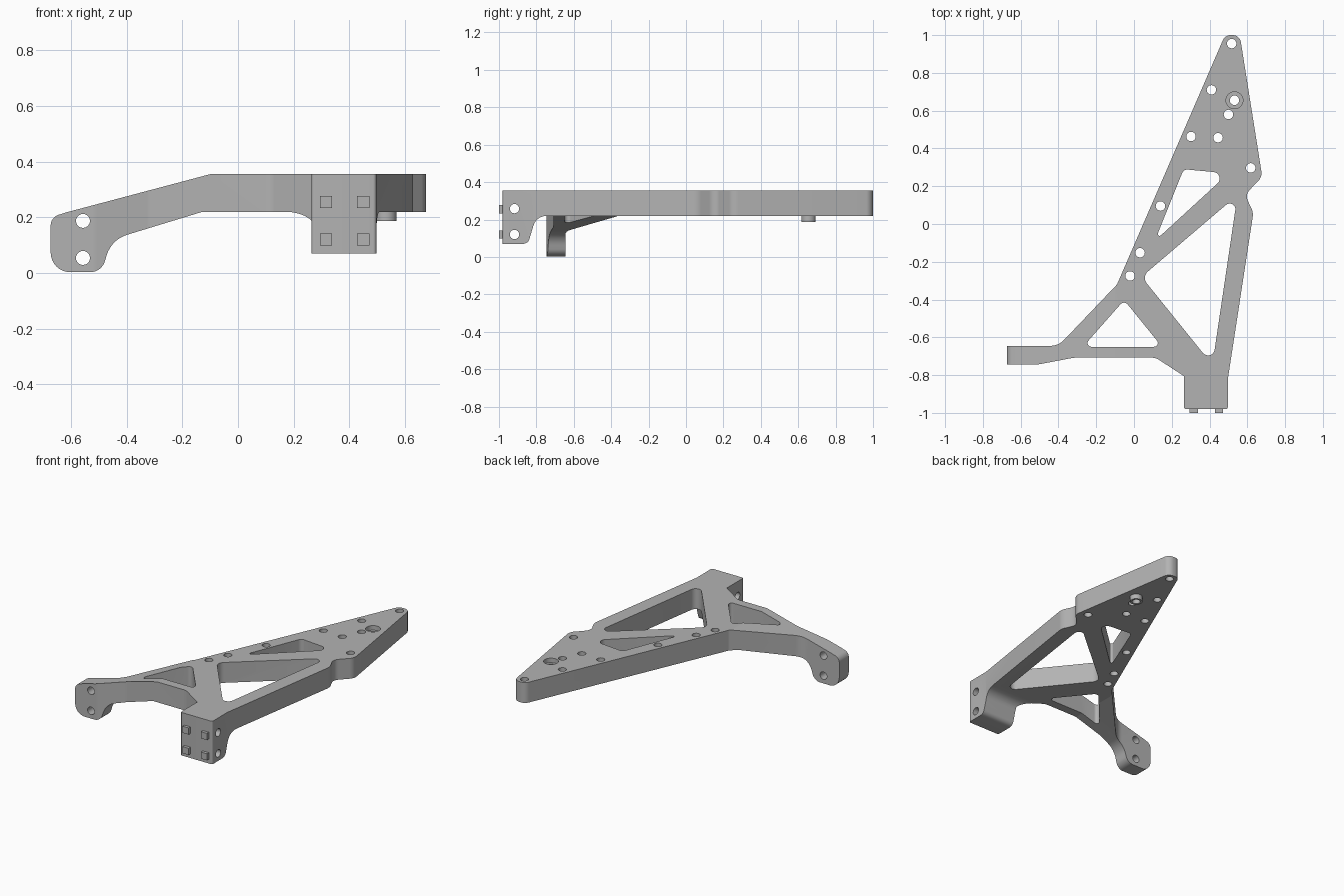
import bpy, bmesh, math
from mathutils import Vector

old = bpy.data.objects.get("Cube")
if old:
    bpy.data.objects.remove(old, do_unlink=True)

grey = bpy.data.materials.new("plain grey")
grey.use_nodes = True
colour = (0.45, 0.45, 0.45, 1)
grey.diffuse_color = colour
grey.node_tree.nodes["Principled BSDF"].inputs["Base Color"].default_value = colour

PLACE = {"X": lambda u, v, w: (w, u, v),
         "Y": lambda u, v, w: (u, w, v),
         "Z": lambda u, v, w: (u, v, w)}


def rounded(corners, steps=8):
    """Turn (u, v, radius) corners into an outline with filleted corners."""
    out = []
    for i, (u, v, r) in enumerate(corners):
        p = Vector((u, v))
        if r == 0:
            out.append(p)
            continue
        a = (Vector(corners[i - 1][:2]) - p).normalized()
        b = (Vector(corners[(i + 1) % len(corners)][:2]) - p).normalized()
        half = a.angle(b) / 2
        centre = p + (a + b).normalized() * r / math.sin(half)
        start = p + a * r / math.tan(half) - centre
        end = p + b * r / math.tan(half) - centre
        sweep = math.pi - 2 * half
        for k in range(steps + 1):
            t = k / steps
            out.append(centre + (start * math.sin((1 - t) * sweep)
                                 + end * math.sin(t * sweep)) / math.sin(sweep))
    return out


def circle(u, v, r, n=24):
    return [(u + r * math.cos(i * math.tau / n), v + r * math.sin(i * math.tau / n))
            for i in range(n)]


def prism(name, outline, axis, low, high):
    bm = bmesh.new()
    rings = [[bm.verts.new(PLACE[axis](u, v, w)) for u, v in outline] for w in (low, high)]
    n = len(outline)
    bm.faces.new(rings[0])
    bm.faces.new(rings[1])
    for i in range(n):
        j = (i + 1) % n
        bm.faces.new((rings[0][i], rings[0][j], rings[1][j], rings[1][i]))
    bmesh.ops.recalc_face_normals(bm, faces=bm.faces)
    mesh = bpy.data.meshes.new(name)
    bm.to_mesh(mesh)
    bm.free()
    mesh.materials.append(grey)
    obj = bpy.data.objects.new(name, mesh)
    bpy.context.collection.objects.link(obj)
    return obj


def combine(target, tool, operation="DIFFERENCE"):
    tool.hide_render = True
    mod = target.modifiers.new("cut", "BOOLEAN")
    mod.operation, mod.solver, mod.object = operation, "EXACT", tool
    bpy.context.view_layer.objects.active = target
    bpy.ops.object.modifier_apply(modifier=mod.name)
    bpy.data.objects.remove(tool, do_unlink=True)


def finish(obj):
    bpy.ops.object.select_all(action="DESELECT")
    obj.select_set(True)
    bpy.context.view_layer.objects.active = obj
    bpy.ops.object.shade_smooth_by_angle(angle=math.radians(30))


TOP, UNDER = 0.355, 0.22

# Bracket plate, seen from above
plan = [(0.482, 1, 0.044), (-0.09, -0.32, 0.03), (-0.40, -0.645, 0.1),
        (-0.675, -0.645, 0), (-0.675, -0.745, 0), (-0.515, -0.745, 0.1),
        (-0.32, -0.708, 0.1), (0.115, -0.708, 0.06), (0.264, -0.805, 0),
        (0.264, -0.98, 0.012), (0.497, -0.98, 0.012), (0.497, -0.82, 0),
        (0.632, 0.06, 0.08), (0.588, 0.155, 0.05), (0.679, 0.25, 0.06),
        (0.56, 1, 0.044)]
bracket = prism("bracket", rounded(plan), "Z", -0.1, TOP)

# Sloping side arm with its rounded mounting end
arm = [(-0.10, TOP, 0), (-0.62, 0.217, 0.04), (-0.673, 0.2, 0.04),
       (-0.673, 0.003, 0.07), (-0.49, 0.003, 0.055), (-0.455, 0.12, 0.11),
       (-0.127, UNDER, 0.03), (0.1, UNDER, 0), (0.1, -0.05, 0),
       (0.9, -0.05, 0), (0.9, TOP + 0.1, 0), (-0.10, TOP + 0.1, 0)]
arm[-1:] = [(0, TOP + 0.1, 0), (0, TOP, 0)]
arm[0] = (-0.10, TOP, 0.02)
for u, v, r in [(0, TOP, 0)]:
    arm[-2:] = [(0.9, TOP, 0)]
arm = [c for c in arm if c[1] <= TOP]
combine(bracket, prism("arm_profile", rounded(arm), "Y", -1.2, 1.2), "INTERSECT")

# Underside, leaving the front foot hanging down
under = [(-1.2, -0.2, 0), (-1.2, 0.07, 0), (-0.845, 0.07, 0.035),
         (-0.80, UNDER, 0.075), (1.2, UNDER, 0), (1.2, -0.2, 0)]
combine(bracket, prism("underside_cutter", rounded(under), "X", 0.09, 1))

# Triangular windows
windows = [
    [(0.263, 0.29, 0.03), (0.50, 0.268, 0.035), (0.11, -0.09, 0.01)],
    [(0.548, 0.153, 0.03), (0.04, -0.28, 0.045), (0.415, -0.745, 0.035)],
    [(-0.052, -0.403, 0.025), (-0.27, -0.65, 0.02), (0.148, -0.65, 0.02)]]
for w in windows:
    combine(bracket, prism("window_cutter", rounded(w), "Z", -1, 1))

# Boss under the plate, with a counterbore above it
boss_x, boss_y = 0.532, 0.655
combine(bracket, prism("boss_core", circle(boss_x, boss_y, 0.038), "Z", 0.187, 0.30), "UNION")
combine(bracket, prism("counterbore_cutter", circle(boss_x, boss_y, 0.045), "Z", 0.325, 0.5))

# Bolt holes through the plate, the foot and the arm end
plate_holes = [(0.517, 0.955), (0.41, 0.71), (0.50, 0.58), (0.302, 0.463), (0.445, 0.457),
               (0.618, 0.297), (0.14, 0.095), (0.032, -0.152), (-0.021, -0.275),
               (boss_x, boss_y)]
for x, y in plate_holes:
    combine(bracket, prism("plate_hole_cutter", circle(x, y, 0.025), "Z", -1, 1))
for z in (0.258, 0.12):
    combine(bracket, prism("foot_hole_cutter", circle(-0.917, z, 0.025), "X", 0.1, 1))
for z in (0.187, 0.054):
    combine(bracket, prism("arm_hole_cutter", circle(-0.557, z, 0.025), "Y", -1, 0))
finish(bracket)

# Square locating pegs on the front of the foot
for i, x in enumerate((0.316, 0.45)):
    for j, z in enumerate((0.255, 0.12)):
        s = 0.022
        square = [(x - s, z - s), (x + s, z - s), (x + s, z + s), (x - s, z + s)]
        prism(f"locating_peg_{i}_{j}", square, "Y", -1, -0.975)
